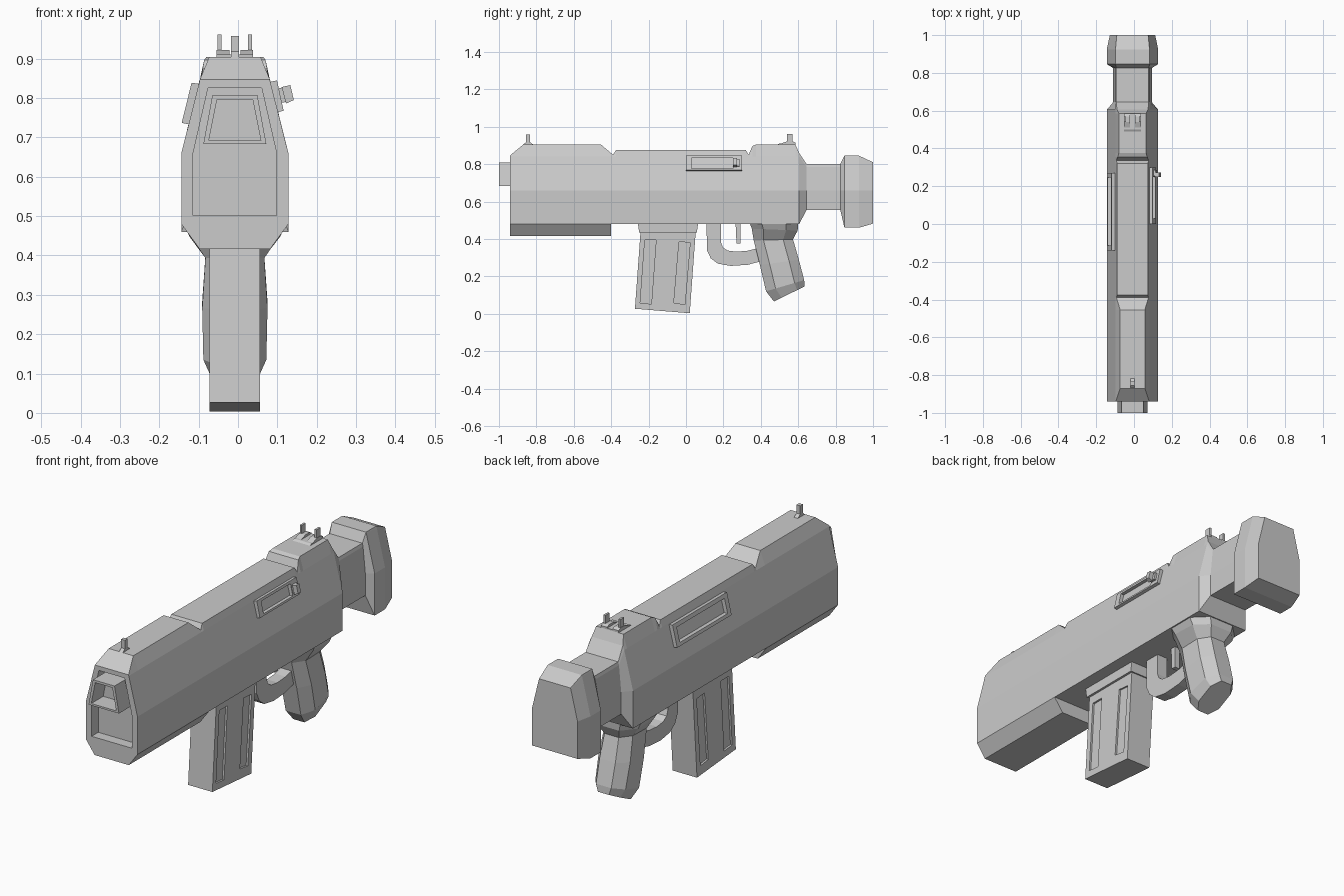
import bpy, bmesh

CX = -0.008  # centre line of the weapon


def make(name, rings):
    """Loft closed rings of 3D points into a capped solid."""
    bm = bmesh.new()
    vs = [[bm.verts.new((x + CX, y, z)) for x, y, z in r] for r in rings]
    n = len(vs[0])
    for a, b in zip(vs, vs[1:]):
        for i in range(n):
            j = (i + 1) % n
            bm.faces.new((a[i], a[j], b[j], b[i]))
    bm.faces.new(vs[0])
    bm.faces.new(vs[-1][::-1])
    bmesh.ops.recalc_face_normals(bm, faces=bm.faces)
    me = bpy.data.meshes.new(name)
    bm.to_mesh(me)
    bm.free()
    ob = bpy.data.objects.new(name, me)
    bpy.context.collection.objects.link(ob)
    return ob


def side_prism(name, yz, x0, x1):
    return make(name, [[(x, y, z) for y, z in yz] for x in (x0, x1)])


def front_prism(name, xz, y0, y1):
    return make(name, [[(x, y, z) for x, z in xz] for y in (y0, y1)])


def mirrored(half):
    return half + [(-x, z) for x, z in reversed(half)]


def sections(name, rows):
    """Loft symmetric half sections (y, [(x, z), ...])."""
    return make(name, [[(x, y, z) for x, z in mirrored(h)] for y, h in rows])


def cut(ob, cutter):
    m = ob.modifiers.new("cut", 'BOOLEAN')
    m.operation, m.object, m.solver = 'DIFFERENCE', cutter, 'EXACT'
    bpy.context.view_layer.objects.active = ob
    bpy.ops.object.modifier_apply(modifier=m.name)
    bpy.data.objects.remove(cutter)


# Main body: constant sides, stepped top line
def body_half(top_w, top_z):
    return [(.136, .48), (.136, .66), (.09, .842), (top_w, top_z)]


neck = [(.102, .555), (.102, .66), (.09, .785), (.086, .80)]
tops = [(-.94, .089, .847), (-.87, .065, .905), (-.455, .065, .905),
        (-.39, .085, .85), (-.375, .081, .875), (.32, .081, .875),
        (.335, .086, .85), (.355, .078, .897), (.375, .072, .905),
        (.585, .072, .905), (.605, .082, .86)]
rows = [(y, body_half(w, z)) for y, w, z in tops]
body = sections("body", rows + [(.645, neck), (.84, neck)])
cut(body, front_prism("recess_cutter", mirrored(
    [(.106, .502), (.106, .66), (.068, .826)]), -.96, -.89))

# Butt pad
pad = [(.136, .46), (.136, .66), (.092, .838), (.09, .845)]
sections("butt_pad", [(.825, neck), (.847, pad), (.925, pad),
                      (1.0, [(.12, .482), (.12, .66), (.085, .803), (.083, .81)])])

# Handguard under the front
front_prism("handguard", mirrored([(.09, .417), (.136, .48)]), -.94, -.40)

# Hollow muzzle
muzzle = front_prism("muzzle", mirrored([(.08, .683), (.057, .808)]), -1.0, -.88)
cut(muzzle, front_prism("bore_cutter", mirrored([(.066, .692), (.045, .797)]), -1.02, -.91))

# Magazine with two grooves on each side
side_prism("magazine_well", [(-.258, .485), (.065, .485), (.058, .435), (-.25, .435)], -.075, .075)
mag = side_prism("magazine", [(-.243, .44), (.052, .44), (.02, .003), (-.273, .027)], -.064, .064)
slots = [[(-.22, .395), (-.16, .395), (-.185, .052), (-.245, .058)],
         [(-.037, .385), (.022, .38), (-.006, .05), (-.065, .058)]]
for slot in slots:
    for s in (-1, 1):
        cut(mag, side_prism("slot_cutter", slot, s * .055, s * .1))

# Trigger and guard
side_prism("trigger_guard", [
    (.11, .485), (.112, .34), (.132, .297), (.17, .268), (.24, .256), (.33, .262),
    (.40, .28), (.38, .35), (.33, .337), (.27, .332), (.222, .338), (.197, .355),
    (.188, .38), (.188, .485)], -.028, .028)
side_prism("trigger", [(.265, .485), (.292, .485), (.292, .375), (.27, .375)], -.014, .014)

# Grip: tilted chamfered sections (front y,z  back y,z  half width)
grip = [(.34, .485, .60, .485, .132), (.352, .455, .597, .445, .115),
        (.362, .392, .572, .398, .075), (.395, .26, .603, .29, .083),
        (.428, .12, .632, .18, .08), (.47, .066, .634, .146, .058)]
rings = []
for yf, zf, yb, zb, w in grip:
    ring = []
    for x, t in [(.5, 0), (1, .25), (1, .75), (.5, 1), (-.5, 1), (-1, .75), (-1, .25), (-.5, 0)]:
        ring.append((x * w, yf + (yb - yf) * t, zf + (zb - zf) * t))
    rings.append(ring)
make("grip", rings)

# Sights
side_prism("front_sight", [(-.875, .90), (-.81, .90), (-.835, .918), (-.835, .958),
                           (-.855, .958), (-.855, .918)], -.01, .01)
for s in (-1, 1):
    side_prism("rear_sight_base", [(.48, .90), (.585, .90), (.585, .915), (.57, .922), (.54, .922)],
               s * .014, s * .046)
    side_prism("rear_sight_post", [(.54, .91), (.57, .91), (.57, .961), (.54, .961)],
               s * .034, s * .044)
side_prism("rear_sight_plate", [(.48, .90), (.585, .90), (.585, .911), (.50, .911)], -.046, .046)

# Left side frame
left = front_prism("left_panel_frame", [(-.085, .835), (-.110, .839), (-.135, .737), (-.11, .732)], -.14, .27)
cut(left, front_prism("window_cutter", [(-.05, .82), (-.16, .82), (-.16, .752), (-.05, .752)], -.115, .245))

# Right ejection port and bolt handle
port = front_prism("ejection_port", [(.085, .84), (.107, .845), (.124, .768), (.105, .763)], 0, .30)
cut(port, front_prism("window_cutter", [(.05, .833), (.16, .833), (.16, .777), (.05, .777)], .03, .25))
front_prism("bolt_stem", [(.09, .82), (.098, .785), (.13, .79), (.122, .827)], .255, .285)
front_prism("bolt_knob", [(.119, .828), (.130, .786), (.15, .795), (.141, .833)], .25, .272)
